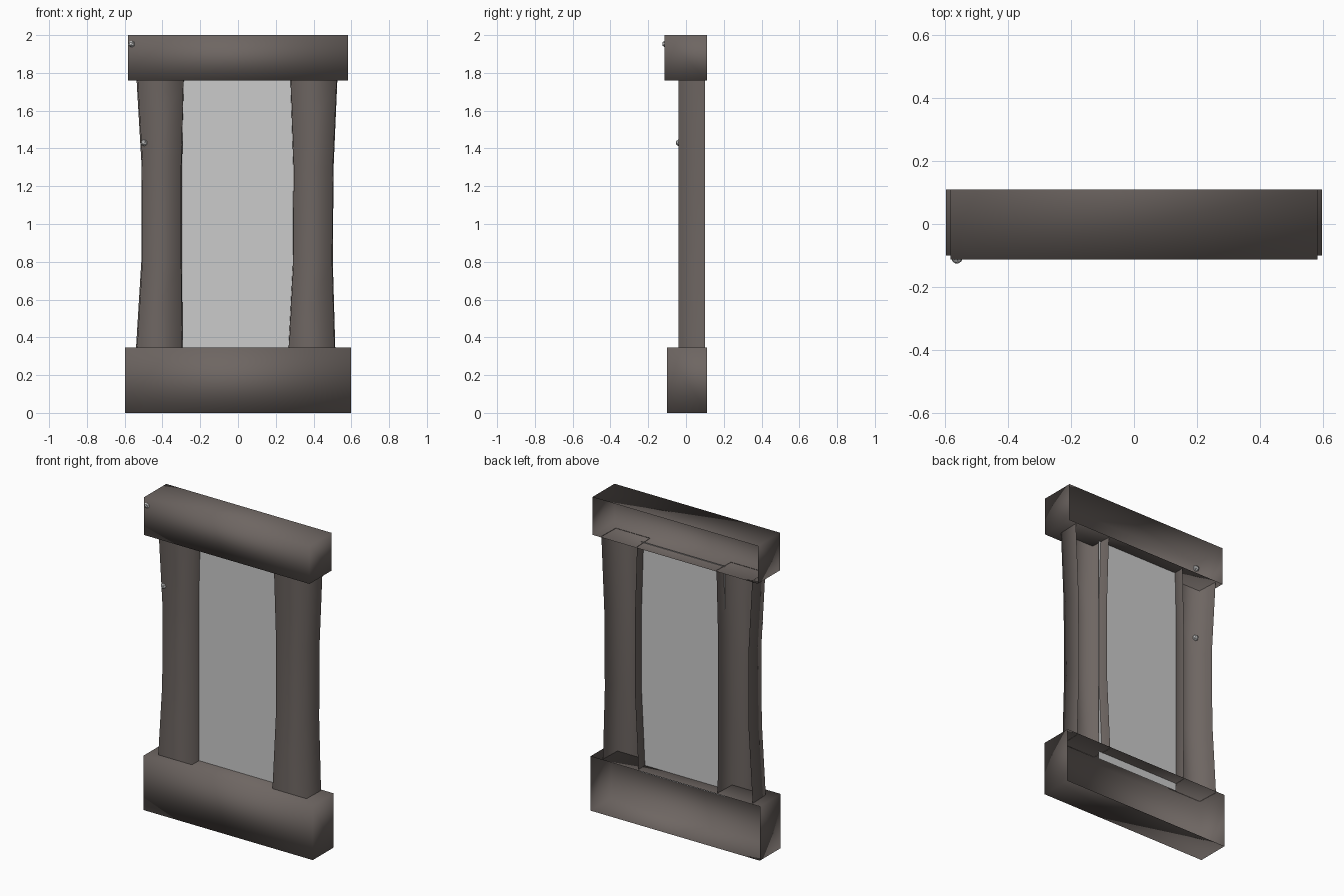
import bpy, bmesh
from mathutils import Matrix

if "Cube" in bpy.data.objects:
    bpy.data.objects.remove(bpy.data.objects["Cube"])


def material(name, rgb):
    m = bpy.data.materials.new(name)
    m.diffuse_color = (*rgb, 1)
    m.use_nodes = True
    m.node_tree.nodes["Principled BSDF"].inputs["Base Color"].default_value = m.diffuse_color
    return m


STONE = material("dark_stone", (0.155, 0.132, 0.122))
GLASS = material("pale_glass", (0.6, 0.6, 0.6))


def finish(bm, name, mat, smooth=True):
    me = bpy.data.meshes.new(name)
    for f in bm.faces:
        f.smooth = smooth
    bm.to_mesh(me)
    bm.free()
    me.materials.append(mat)
    ob = bpy.data.objects.new(name, me)
    bpy.context.collection.objects.link(ob)
    return ob


def open_box(name, x, y0, y1, z0, z1):
    """Softly shaded block with an open back (+y)."""
    bm = bmesh.new()
    bmesh.ops.create_cube(bm, size=1)
    for v in bm.verts:
        v.co = (x if v.co.x > 0 else -x,
                y1 if v.co.y > 0 else y0,
                z1 if v.co.z > 0 else z0)
    bm.normal_update()
    back = [f for f in bm.faces if f.normal.y > 0.9]
    bmesh.ops.delete(bm, geom=back, context='FACES_ONLY')
    finish(bm, name, STONE)


def pillar(name, rows):
    """Uneven post: U-shaped section (open back) lofted through rows of (z, left, right)."""
    bm = bmesh.new()
    rings = []
    for z, a, b in rows:
        pts = [(a, 0.10), (a + 0.006, -0.04), (b - 0.004, -0.04), (b, 0.10)]
        rings.append([bm.verts.new((px, py, z)) for px, py in pts])
    for lo, hi in zip(rings, rings[1:]):
        for i in range(3):
            bm.faces.new((lo[i], lo[i + 1], hi[i + 1], hi[i]))
    finish(bm, name, STONE)


# Sill and lintel
open_box("sill", 0.597, -0.10, 0.11, 0.0, 0.345)
open_box("lintel", 0.583, -0.113, 0.11, 1.76, 2.0)

# Side posts
pillar("left_post", [(0.343, -0.54, -0.293), (0.80, -0.512, -0.297),
                     (1.30, -0.51, -0.297), (1.762, -0.537, -0.285)])
pillar("right_post", [(0.343, 0.265, 0.515), (0.80, 0.288, 0.502),
                      (1.30, 0.29, 0.506), (1.762, 0.275, 0.526)])

# Glass pane, tucked slightly into the frame
bm = bmesh.new()
bm.faces.new([bm.verts.new((x, 0.03, z)) for x, z in
              ((-0.295, 0.295), (0.295, 0.295), (0.295, 1.765), (-0.295, 1.765))])
finish(bm, "glass_pane", GLASS, smooth=False)

# Two small pale chips set in the stone
for name, pos in (("lintel_chip", (-0.563, -0.108, 1.953)),
                  ("post_chip", (-0.497, -0.036, 1.43))):
    bm = bmesh.new()
    bmesh.ops.create_icosphere(bm, subdivisions=1, radius=0.02,
                               matrix=Matrix.Translation(pos))
    finish(bm, name, GLASS, smooth=False)
